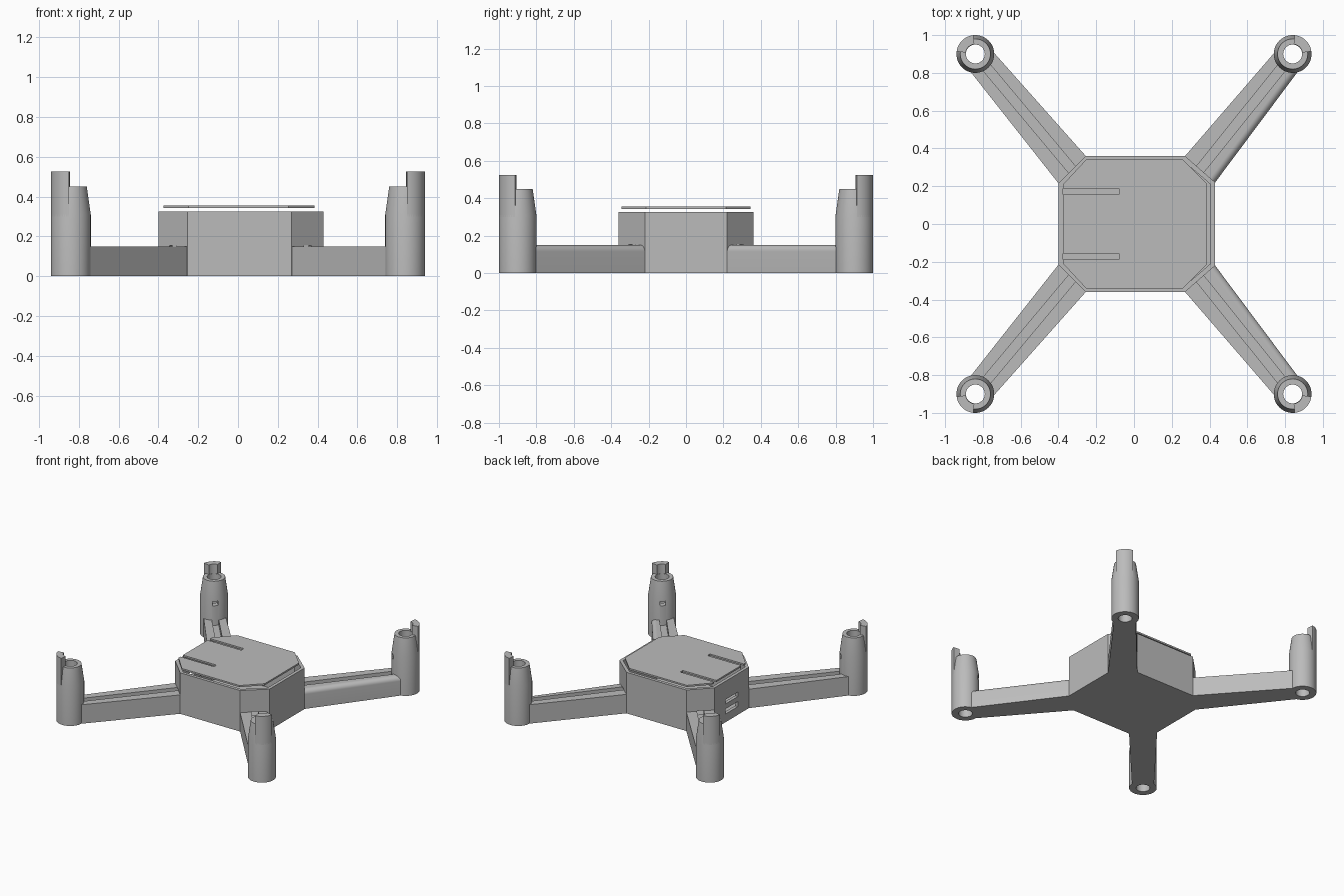
import bpy, bmesh, math
from mathutils import Vector

if "Cube" in bpy.data.objects:
    bpy.data.objects.remove(bpy.data.objects["Cube"])

grey = bpy.data.materials.new("plain grey")
grey.diffuse_color = (0.5, 0.5, 0.5, 1)
grey.use_nodes = True
grey.node_tree.nodes["Principled BSDF"].inputs["Base Color"].default_value = grey.diffuse_color


def finish(bm, name):
    bmesh.ops.recalc_face_normals(bm, faces=bm.faces)
    me = bpy.data.meshes.new(name)
    bm.to_mesh(me)
    bm.free()
    me.materials.append(grey)
    ob = bpy.data.objects.new(name, me)
    bpy.context.collection.objects.link(ob)
    return ob


def prism_bm(pts, z0, z1):
    bm = bmesh.new()
    f = bm.faces.new([bm.verts.new((p[0], p[1], z0)) for p in pts])
    r = bmesh.ops.extrude_face_region(bm, geom=[f])
    for v in r["geom"]:
        if isinstance(v, bmesh.types.BMVert):
            v.co.z = z1
    if f.is_valid and not any(len(e.link_faces) == 1 for e in bm.edges):
        return bm
    bottom = [v for v in bm.verts if abs(v.co.z - z0) < 1e-6]
    bmesh.ops.contextual_create(bm, geom=bottom)
    return bm


def prism(name, pts, z0, z1):
    return finish(prism_bm(pts, z0, z1), name)


def cut(ob, cutter):
    cutter.hide_render = True
    cutter.hide_viewport = False
    cutter.display_type = 'WIRE'
    m = ob.modifiers.new("cut", 'BOOLEAN')
    m.operation = 'DIFFERENCE'
    m.solver = 'EXACT'
    m.object = cutter


def smooth(ob):
    bpy.ops.object.select_all(action='DESELECT')
    ob.select_set(True)
    bpy.context.view_layer.objects.active = ob
    bpy.ops.object.shade_smooth_by_angle(angle=math.radians(30))


def strip(a, b, w):
    # rectangle of width w running from a to b
    n = (b - a).normalized()
    n = Vector((-n.y, n.x)) * w / 2
    return [a + n, b + n, b - n, a - n]


def octagon(xl, xr, y, cl, cr, cy_l, cy_r):
    half = [(xr, cy_r), (cr, y), (cl, y), (xl, cy_l)]
    return half + [(px, -py) for px, py in reversed(half)]


# open-topped body tray
body = prism("body_tray", octagon(-0.40, 0.43, 0.36, -0.255, 0.27, 0.215, 0.22), 0, 0.325)
cut(body, prism("body_cavity_cutter",
                octagon(-0.375, 0.405, 0.335, -0.245, 0.26, 0.205, 0.21), 0.02, 0.4))

# two port openings in the left wall
for name, z0, z1 in (("upper", 0.145, 0.18), ("lower", 0.065, 0.105)):
    cut(body, prism(name + "_port_cutter",
                    [(-0.45, -0.078), (-0.36, -0.078), (-0.36, 0.078), (-0.45, 0.078)], z0, z1))

# thin lid floating over the tray, with two slots open at the left edge
half = [(0.385, 0.215), (0.255, 0.345), (-0.25, 0.345), (-0.375, 0.21),
        (-0.375, 0.187), (-0.08, 0.187), (-0.08, 0.155), (-0.375, 0.155)]
prism("lid", half + [(x, -y) for x, y in reversed(half)], 0.342, 0.355)

for sx, side in ((-1, "left"), (1, "right")):
    for sy, end in ((-1, "front"), (1, "back")):
        tag = end + "_" + side
        post = Vector((0.84 * sx, 0.9 * sy))
        if sx > 0:
            a, b = Vector((0.27, 0.36 * sy)), Vector((0.43, 0.22 * sy))
        else:
            a, b = Vector((-0.255, 0.36 * sy)), Vector((-0.40, 0.215 * sy))
        mid = (a + b) / 2
        d = (post - mid).normalized()
        n = Vector((-d.y, d.x))
        if n.dot(b - a) < 0:
            n = -n

        # arm tapering from body corner to post
        tip = post - d * 0.06
        outer = tip + n * 0.08
        bm = prism_bm([a - d * 0.01, tip - n * 0.08, outer, b - d * 0.01], 0, 0.15)
        if sx > 0:  # rounded outer top edge on the right arms
            near = [e for e in bm.edges if all(
                v.co.z > 0.1 and min((v.co.xy - outer).length,
                                     (v.co.xy - (b - d * 0.01)).length) < 1e-4
                for v in e.verts)]
            bmesh.ops.bevel(bm, geom=near, offset=0.035, segments=8, profile=0.5, affect='EDGES')
        arm = finish(bm, tag + "_arm")
        smooth(arm)

        # wire groove along the arm, passing through the body wall
        groove = prism(tag + "_groove_cutter", strip(mid - d * 0.05, post, 0.05), 0.11, 0.153)
        cut(arm, groove)
        cut(body, groove)

        # hollow motor post, turned from a profile
        bm = bmesh.new()
        prof = [(0.05, 0), (0.1, 0), (0.1, 0.31), (0.08, 0.45), (0.05, 0.45)]
        N = 48
        rings = [[bm.verts.new((post.x + r * math.cos(2 * math.pi * i / N),
                                post.y + r * math.sin(2 * math.pi * i / N), z))
                  for r, z in prof] for i in range(N)]
        for i in range(N):
            p, q = rings[i], rings[(i + 1) % N]
            for j in range(len(prof)):
                k = (j + 1) % len(prof)
                bm.faces.new((p[j], q[j], q[k], p[k]))
        tube = finish(bm, tag + "_motor_post")
        smooth(tube)
        # small square wire hole facing the body
        cut(tube, prism(tag + "_wire_hole_cutter",
                        strip(post - d * 0.13, post - d * 0.02, 0.04), 0.265, 0.3))

        # outer upright prong, a ring sector
        angs = [math.radians(8 + 76 * i / 12) for i in range(13)]
        pts = [(0.1 * math.cos(t), 0.1 * math.sin(t)) for t in angs]
        pts += [(0.052 * math.cos(t), 0.052 * math.sin(t)) for t in reversed(angs)]
        prong = prism(tag + "_prong", [(post.x + sx * x, post.y + sy * y) for x, y in pts],
                      0.3, 0.525)
        smooth(prong)
